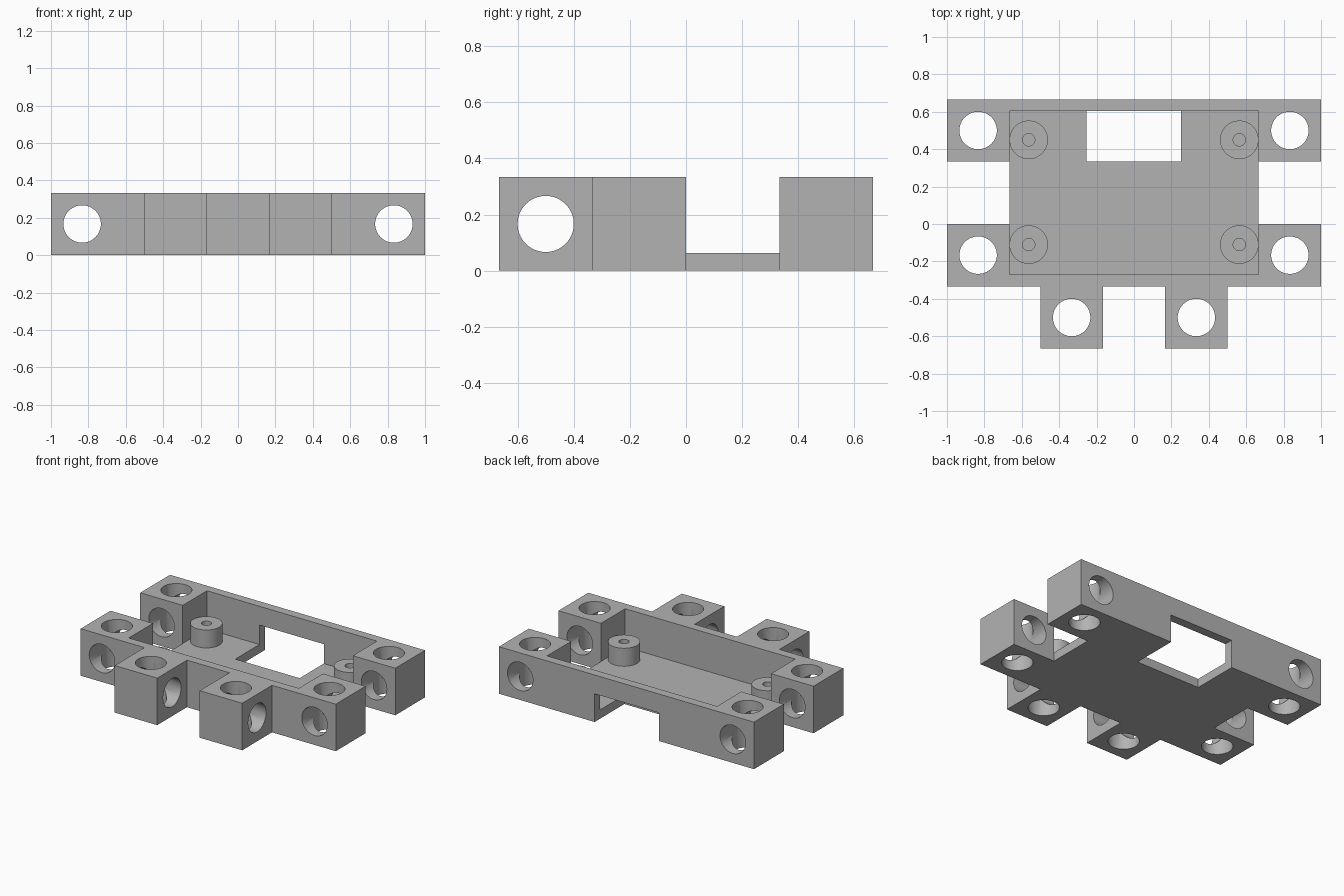
import bpy, bmesh, math
from mathutils import Matrix

if "Cube" in bpy.data.objects:
    bpy.data.objects.remove(bpy.data.objects["Cube"])

U = 1 / 3          # module: lug size and height
WALL = U * 3 / 16  # wall and floor thickness
BORE = 0.1

grey = bpy.data.materials.new("plain grey")
grey.use_nodes = True
colour = (0.45, 0.45, 0.45, 1)
grey.diffuse_color = colour
grey.node_tree.nodes["Principled BSDF"].inputs["Base Color"].default_value = colour


def make(name, bm):
    bmesh.ops.recalc_face_normals(bm, faces=bm.faces)
    mesh = bpy.data.meshes.new(name)
    bm.to_mesh(mesh)
    bm.free()
    mesh.materials.append(grey)
    obj = bpy.data.objects.new(name, mesh)
    bpy.context.collection.objects.link(obj)
    return obj


def prism(name, points, z0, z1):
    bm = bmesh.new()
    face = bm.faces.new([bm.verts.new((x, y, z0)) for x, y in points])
    top = bmesh.ops.extrude_face_region(bm, geom=[face])["geom"]
    verts = [v for v in top if isinstance(v, bmesh.types.BMVert)]
    bmesh.ops.translate(bm, verts=verts, vec=(0, 0, z1 - z0))
    return make(name, bm)


def box(name, x0, x1, y0, y1, z0, z1):
    return prism(name, [(x0, y0), (x1, y0), (x1, y1), (x0, y1)], z0, z1)


def cylinder(name, centre, radius, length, axis="Z"):
    turn = {"X": Matrix.Rotation(math.pi / 2, 4, "Y"),
            "Y": Matrix.Rotation(math.pi / 2, 4, "X"), "Z": Matrix()}[axis]
    bm = bmesh.new()
    bmesh.ops.create_cone(bm, cap_ends=True, segments=64, radius1=radius, radius2=radius,
                          depth=length, matrix=Matrix.Translation(centre) @ turn)
    return make(name, bm)


def combine(target, tool, operation="DIFFERENCE"):
    mod = target.modifiers.new(operation, "BOOLEAN")
    mod.operation, mod.solver, mod.object = operation, "EXACT", tool
    bpy.context.view_layer.objects.active = target
    bpy.ops.object.modifier_apply(modifier=mod.name)
    bpy.data.objects.remove(tool)


# Tray outline with corner lugs and two front lugs, mirrored across x
half = [(U / 2, -U), (U / 2, -2 * U), (1.5 * U, -2 * U), (1.5 * U, -U), (3 * U, -U),
        (3 * U, 0), (2 * U, 0), (2 * U, U), (3 * U, U), (3 * U, 2 * U)]
outline = half + [(-x, y) for x, y in reversed(half)]
tray = prism("lugged_tray", outline, 0, U)

# Pocket open at both sides, and the rear cable opening through floor and wall
combine(tray, box("pocket", -2 * U, 2 * U, -U + WALL, 2 * U - WALL, WALL, 1))
combine(tray, box("rear_opening", -0.255, 0.25, U, 1, -1, 0.2))
combine(tray, box("top_trim", -0.255, 0.25, U, 2 * U - WALL, -1, 1))

# Crossed bores in every lug
for side in (-1, 1):
    for x, y, axis in ((2.5, -0.5, "Y"), (2.5, 1.5, "Y"), (1, -1.5, "X")):
        centre = (side * x * U, y * U, U / 2)
        combine(tray, cylinder("upright_bore", centre, BORE, 0.5))
        combine(tray, cylinder("cross_bore", centre, BORE, 0.36, axis))

# Board standoffs with blind screw holes
TOP = 0.19
for side, side_name in ((1, "left"), (-1, "right")):
    for y, end in ((-0.11, "front"), (0.45, "back")):
        post = cylinder(f"standoff_{end}_{side_name}",
                        (side * 0.563, y, (WALL + TOP) / 2), 0.103, TOP - WALL)
        combine(post, cylinder("screw_hole", (side * 0.563, y, WALL + 0.2), 0.033, 0.396))

# Smooth bores and posts, crisp edges
bpy.ops.object.select_all(action="DESELECT")
for obj in bpy.context.collection.objects:
    if obj.type == "MESH" and (obj == tray or obj.name.startswith("standoff")):
        obj.select_set(True)
bpy.ops.object.shade_smooth_by_angle(angle=math.radians(30))
